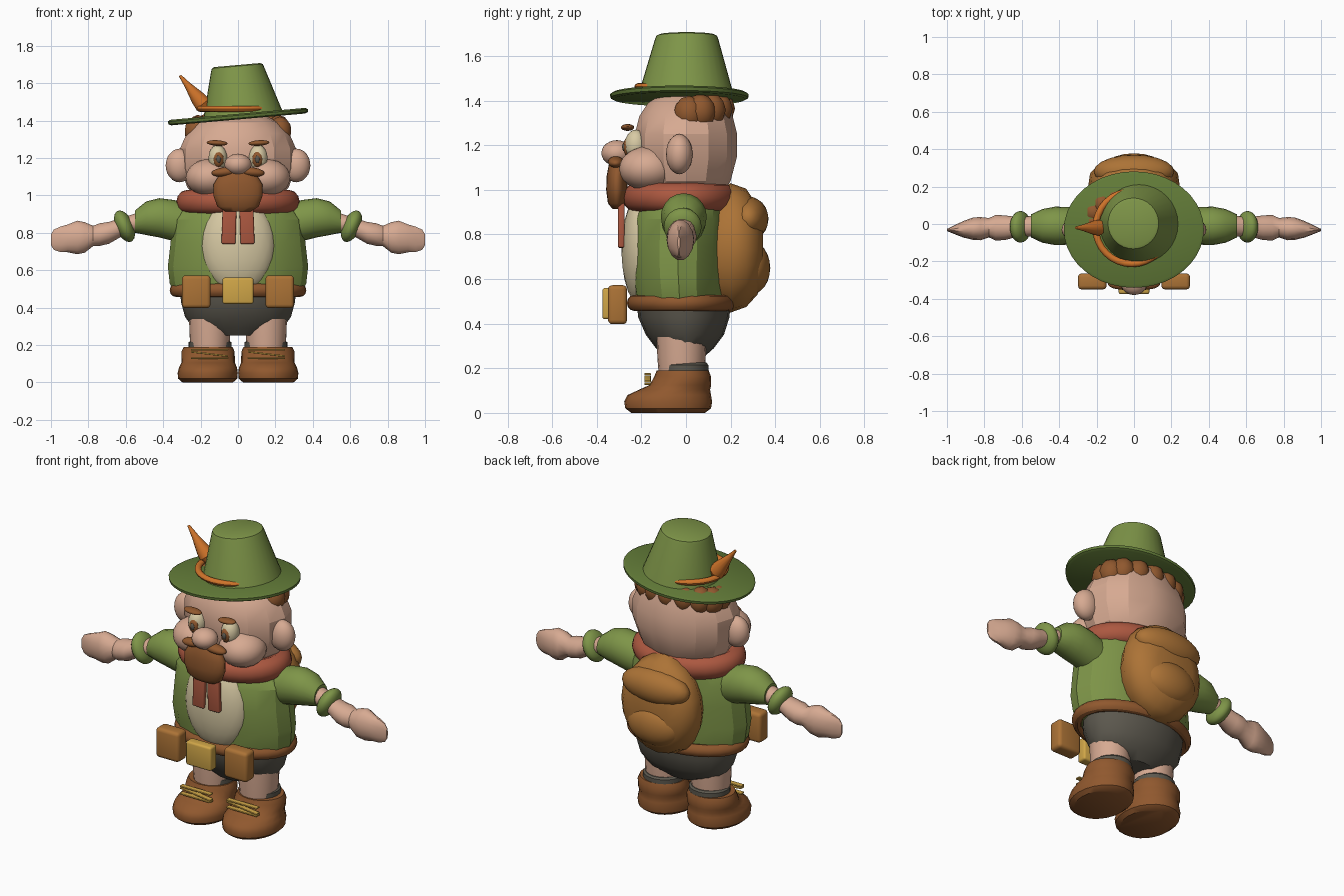
import bpy, bmesh
from math import sin, cos, pi, radians
from mathutils import Matrix, Vector, Euler

cube = bpy.data.objects.get("Cube")
if cube:
    bpy.data.objects.remove(cube, do_unlink=True)


def material(name, *rgb):
    lin = [((c / 255 + 0.055) / 1.055) ** 2.4 for c in rgb] + [1]
    m = bpy.data.materials.new(name)
    m.diffuse_color = lin
    m.use_nodes = True
    bsdf = next(n for n in m.node_tree.nodes if n.type == 'BSDF_PRINCIPLED')
    bsdf.inputs["Base Color"].default_value = lin
    return m


GREEN = material("jacket green", 126, 149, 72)
DARK_GREEN = material("brim green", 98, 123, 56)
SKIN = material("skin", 215, 170, 146)
BROWN = material("leather brown", 144, 88, 46)
RED = material("scarf red", 172, 88, 64)
TAN = material("pack tan", 172, 115, 54)
GREY = material("shorts grey", 92, 88, 78)
CREAM = material("shirt cream", 216, 202, 164)
YELLOW = material("buckle yellow", 208, 166, 72)
ORANGE = material("feather orange", 208, 116, 42)


def add(name, bm, mat, angle=32, matrix=None):
    if matrix:
        bm.transform(matrix)
    bmesh.ops.recalc_face_normals(bm, faces=bm.faces)
    me = bpy.data.meshes.new(name)
    bm.to_mesh(me)
    bm.free()
    me.materials.append(mat)
    me.shade_smooth()
    me.set_sharp_from_angle(angle=radians(angle))
    ob = bpy.data.objects.new(name, me)
    bpy.context.scene.collection.objects.link(ob)
    return ob


def place(loc, rot=(0, 0, 0), scale=(1, 1, 1)):
    return Matrix.LocRotScale(Vector(loc), Euler(rot), Vector(scale))


def ball(name, loc, radii, mat, rot=(0, 0, 0), detail=3):
    bm = bmesh.new()
    bmesh.ops.create_icosphere(bm, subdivisions=detail, radius=1)
    return add(name, bm, mat, matrix=place(loc, rot, radii))


def box(name, loc, size, mat, bevel=0.02, rot=(0, 0, 0)):
    bm = bmesh.new()
    bmesh.ops.create_cube(bm, size=1)
    bm.transform(Matrix.Diagonal((*size, 1)))
    bmesh.ops.bevel(bm, geom=bm.edges[:], offset=bevel, segments=3,
                    profile=0.5, affect='EDGES')
    return add(name, bm, mat, matrix=place(loc, rot))


def skin_rings(bm, rings, closed):
    n = len(rings[0])
    pairs = list(zip(rings, rings[1:]))
    if closed:
        pairs.append((rings[-1], rings[0]))
    for a, b in pairs:
        for i in range(n):
            j = (i + 1) % n
            bm.faces.new((a[i], a[j], b[j], b[i]))


# Stack of ellipses; each row is position along axis, two centre offsets, two radii
def loft(name, rows, mat, axis='z', sides=20, mirror=1, angle=32, matrix=None):
    bm = bmesh.new()
    rings = []
    for t, u, v, ru, rv in rows:
        ring = []
        for i in range(sides):
            a = 2 * pi * i / sides
            p, q = u + ru * cos(a), v + rv * sin(a)
            x, y, z = {'x': (t, p, q), 'y': (p, t, q), 'z': (p, q, t)}[axis]
            ring.append(bm.verts.new((x * mirror, y, z)))
        rings.append(ring)
    skin_rings(bm, rings, False)
    bm.faces.new(rings[0])
    bm.faces.new(rings[-1])
    return add(name, bm, mat, angle, matrix)


# Elliptical ring with an elliptical tube
def hoop(name, loc, rx, ry, tube, height, mat, sides=32):
    bm = bmesh.new()
    rings = []
    for i in range(sides):
        a = 2 * pi * i / sides
        rings.append([bm.verts.new(((rx + tube * cos(b)) * cos(a),
                                    (ry + tube * cos(b)) * sin(a), height * sin(b)))
                      for b in [2 * pi * k / 12 for k in range(12)]])
    skin_rings(bm, rings, True)
    return add(name, bm, mat, matrix=place(loc))


# Torso
loft("jacket", [(.47, 0, -.03, .34, .2), (.53, 0, -.03, .365, .205), (.62, 0, -.035, .375, .215),
                (.75, 0, -.035, .36, .22), (.87, 0, -.03, .35, .215), (.94, 0, -.02, .3, .2),
                (1, 0, -.02, .2, .15)], GREEN, sides=16, angle=22)
ball("shirt_belly", (0, -.19, .73), (.2, .1, .26), CREAM)
loft("shorts", [(.25, 0, -.01, .13, .09), (.29, 0, -.005, .24, .13), (.35, 0, -.005, .283, .175),
                (.43, 0, -.01, .305, .205), (.5, 0, -.01, .31, .21)], GREY)
hoop("belt", (0, -.02, .493), .335, .215, .03, .035, BROWN)
box("belt_buckle", (0, -.345, .49), (.165, .06, .14), YELLOW, .012)
hoop("scarf", (0, -.03, .965), .27, .195, .06, .065, RED)

# Backpack
loft("backpack", [(.12, 0, .73, .2, .25), (.2, 0, .74, .245, .29), (.27, 0, .74, .235, .265),
                  (.32, 0, .73, .19, .2), (.345, 0, .73, .12, .13)], TAN, axis='y', angle=50)
ball("backpack_flap", (0, .28, .87), (.215, .09, .1), TAN)
ball("backpack_pocket", (0, .29, .65), (.17, .088, .12), TAN)

# Head and face
loft("head", [(.97, 0, 0, .2, .16), (1.04, 0, 0, .27, .205), (1.15, 0, 0, .31, .235),
              (1.25, 0, 0, .31, .235), (1.33, 0, 0, .275, .215), (1.39, 0, .01, .22, .185),
              (1.43, 0, .01, .14, .12)], SKIN, sides=14, angle=22)
ball("nose", (0, -.31, 1.165), (.073, .07, .058), SKIN)
loft("beard", [(.915, 0, -.31, .07, .02), (.94, 0, -.31, .11, .04), (1, 0, -.31, .132, .048),
               (1.06, 0, -.31, .13, .046), (1.11, 0, -.305, .1, .042), (1.14, 0, -.3, .06, .03)],
     BROWN, angle=50)

# Hair tufts around the back of the head
for i in range(9):
    a = radians(-8 + 196 * i / 8)
    ball(f"hair_tuft_{i + 1}", (.225 * cos(a), .03 + .12 * sin(a), 1.345 + .02 * sin(a)),
         (.065, .07, .08), BROWN, detail=2)

# Hat, tilted to one side
tilt = place((0, -.03, 1.42), (0, -.088, 0))
loft("hat_brim", [(-.014, 0, 0, .36, .295), (-.007, 0, 0, .374, .309), (.008, 0, 0, .376, .311),
                  (.016, 0, 0, .362, .297)], DARK_GREEN, sides=40, matrix=tilt)
loft("hat_crown", [(0, .028, .03, .215, .215), (.255, .02, .033, .142, .142),
                   (.27, .02, .033, .136, .136), (.276, .02, .033, .122, .122)],
     GREEN, sides=32, matrix=tilt)
hoop("hat_cord", (-.012, -.02, 1.463), .193, .193, .018, .016, ORANGE)
lean = Vector((-.14, 0, .175))
loft("hat_feather", [(-.01, 0, 0, .02, .02), (.03, 0, 0, .042, .045), (.07, 0, 0, .038, .04),
                     (.16, 0, 0, .018, .018), (.225, 0, 0, .007, .007)], ORANGE, sides=12,
     matrix=Matrix.Translation((-.17, -.02, 1.465)) @ lean.to_track_quat('Z', 'Y').to_matrix().to_4x4())

# Paired parts
for side, s in (("left", 1), ("right", -1)):
    ball(f"{side}_ear", (s * .312, -.03, 1.16), (.075, .06, .09), SKIN)
    ball(f"{side}_cheek", (s * .15, -.17, 1.095), (.13, .13, .1), SKIN)
    ball(f"{side}_eye", (s * .108, -.225, 1.2), (.05, .05, .07), CREAM)
    ball(f"{side}_iris", (s * .104, -.262, 1.193), (.029, .02, .043), BROWN, detail=2)
    ball(f"{side}_pupil", (s * .104, -.275, 1.193), (.014, .012, .022), GREY, detail=2)
    ball(f"{side}_eyebrow", (s * .112, -.262, 1.28), (.056, .03, .015), BROWN, (0, s * -.06, 0))
    ball(f"{side}_moustache", (s * .072, -.315, 1.125), (.07, .035, .025), BROWN, (0, s * .1, 0))
    box(f"{side}_scarf_end", (s * .048, -.29, .84), (.075, .03, .2), RED, .008, (0, s * -.03, 0))
    box(f"{side}_pouch", (s * .223, -.307, .485), (.153, .086, .175), TAN, .02)

    # Arm
    loft(f"{side}_sleeve", [(.24, -.01, .84, .09, .1), (.34, -.01, .865, .1, .11),
                            (.42, -.01, .88, .103, .105), (.49, -.01, .878, .09, .09),
                            (.55, -.01, .86, .062, .06)], GREEN, axis='x', mirror=s)
    ball(f"{side}_cuff", (s * .607, -.015, .835), (.048, .085, .09), GREEN, (0, s * .42, 0))
    loft(f"{side}_forearm_and_hand",
         [(.52, -.01, .865, .055, .05), (.62, -.015, .83, .052, .05), (.69, -.02, .8, .066, .06),
          (.74, -.02, .79, .068, .062), (.775, -.02, .783, .052, .056), (.82, -.025, .775, .062, .084),
          (.86, -.025, .775, .06, .092), (.91, -.028, .77, .045, .076), (.95, -.03, .765, .028, .07),
          (.985, -.032, .763, .012, .055), (1, -.032, .763, .006, .03)],
         SKIN, axis='x', sides=14, mirror=s, angle=40)

    # Leg, sock and boot
    loft(f"{side}_leg", [(.15, .15, -.02, .1, .1), (.24, .15, -.02, .108, .108),
                         (.34, .15, -.02, .112, .112)], SKIN, mirror=s)
    loft(f"{side}_sock", [(.16, .15, -.008, .114, .108), (.215, .15, -.008, .114, .108),
                          (.225, .15, -.008, .1, .1)], GREY, mirror=s)
    loft(f"{side}_boot", [(0, .162, -.08, .135, .165), (.02, .162, -.08, .158, .192),
                          (.05, .162, -.08, .161, .197), (.08, .16, -.075, .155, .187),
                          (.105, .16, -.05, .143, .158), (.125, .16, -.025, .143, .138),
                          (.165, .16, -.015, .142, .126), (.19, .16, -.015, .13, .117)],
         BROWN, sides=24, mirror=s, angle=40)
    for k, (z, slope) in enumerate(((.13, 0), (.152, .12), (.174, 0))):
        box(f"{side}_bootlace_{k + 1}", (s * .152, -.172, z), (.2, .03, .009), YELLOW, .003,
            (0, slope, 0))
